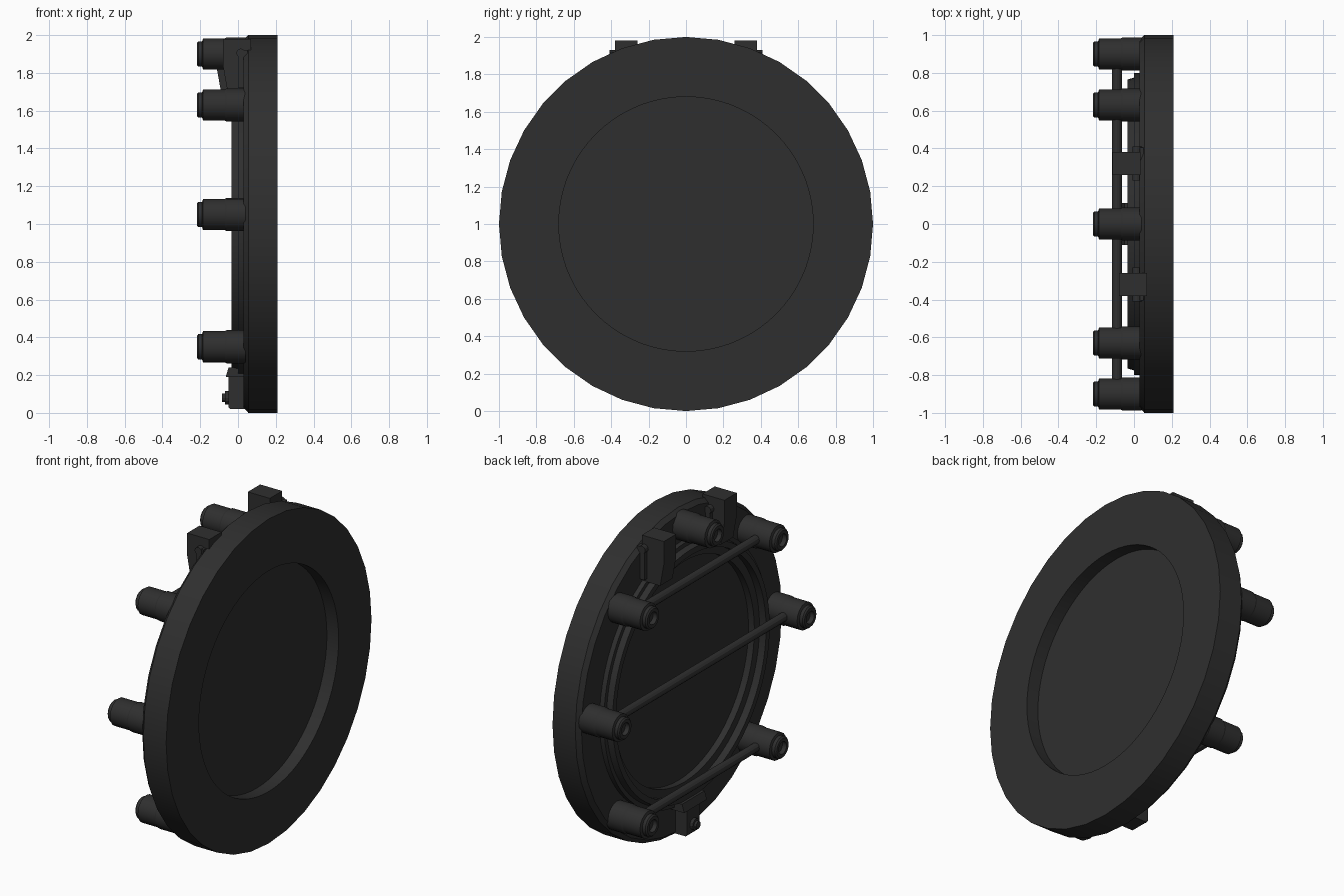
import bpy, bmesh, math
from mathutils import Vector

cube = bpy.data.objects.get("Cube")
if cube:
    bpy.data.objects.remove(cube, do_unlink=True)

mat = bpy.data.materials.new("charcoal metal")
mat.use_nodes = True
COLOR = (0.028, 0.028, 0.028, 1)
mat.diffuse_color = COLOR
mat.node_tree.nodes["Principled BSDF"].inputs["Base Color"].default_value = COLOR

CZ = 1.0  # height of the disc centre


def finish(name, bm):
    bmesh.ops.recalc_face_normals(bm, faces=bm.faces)
    mesh = bpy.data.meshes.new(name)
    bm.to_mesh(mesh)
    bm.free()
    mesh.materials.append(mat)
    obj = bpy.data.objects.new(name, mesh)
    bpy.context.collection.objects.link(obj)
    bpy.ops.object.select_all(action='DESELECT')
    obj.select_set(True)
    bpy.context.view_layer.objects.active = obj
    bpy.ops.object.shade_smooth_by_angle(angle=math.radians(25))
    return obj


def lathe(name, profile, y, z, segs, closed=False, facet_from=None):
    """Spin (x, radius) points around the x axis through (y, z)."""
    bm = bmesh.new()
    rings = []
    for x, r in profile:
        ring = []
        for i in range(segs):
            a = math.tau * i / segs
            # odd points on the rim sit on the chord, giving half as many sides
            flat = facet_from and r > facet_from and i % 2
            k = r * math.cos(math.tau / segs) if flat else r
            ring.append(bm.verts.new((x, y + k * math.cos(a), z + k * math.sin(a))))
        rings.append(ring)
    pairs = list(zip(rings, rings[1:]))
    if closed:
        pairs.append((rings[-1], rings[0]))
    else:
        bm.faces.new(rings[0])
        bm.faces.new(rings[-1])
    for a, b in pairs:
        for i in range(segs):
            j = (i + 1) % segs
            bm.faces.new((a[i], a[j], b[j], b[i]))
    return finish(name, bm)


def prism(name, outline, y0, y1):
    """Extrude an (x, z) outline from y0 to y1."""
    bm = bmesh.new()
    face = bm.faces.new([bm.verts.new((x, y0, z)) for x, z in outline])
    out = bmesh.ops.extrude_face_region(bm, geom=[face])
    moved = [v for v in out["geom"] if isinstance(v, bmesh.types.BMVert)]
    bmesh.ops.translate(bm, verts=moved, vec=(0, y1 - y0, 0))
    return finish(name, bm)


def rod(name, start, end, radius, segs=12):
    a, b = Vector(start), Vector(end)
    bm = bmesh.new()
    bmesh.ops.create_cone(bm, cap_ends=True, segments=segs, radius1=radius,
                          radius2=radius, depth=(b - a).length)
    turn = (b - a).to_track_quat('Z', 'Y')
    for v in bm.verts:
        v.co = turn @ v.co + (a + b) / 2
    return finish(name, bm)


# Main ring with chamfered back edge, stepped back lip and round opening
lathe("main_ring",
      [(0.21, 0.68), (0.21, 1.0), (0.055, 1.0), (0.03, 0.975), (0.03, 0.80),
       (0.0, 0.80), (0.0, 0.775), (-0.035, 0.765), (-0.035, 0.73),
       (0.01, 0.73), (0.01, 0.68)],
      0, CZ, 72, closed=True, facet_from=0.9)

# Recessed centre panel
lathe("centre_panel", [(0.13, 0.69), (0.05, 0.69)], 0, CZ, 72)

# Posts with collar, narrow tip and hollow end
POST = [(0.04, 0.088), (-0.06, 0.088), (-0.07, 0.083), (-0.185, 0.083),
        (-0.19, 0.067), (-0.21, 0.067), (-0.218, 0.058), (-0.218, 0.038),
        (-0.19, 0.038)]
lathe("top_post", POST, 0, 1.90, 16)
for label, y, z in (("upper", 0.63, 1.63), ("middle", 0.90, 1.05), ("lower", 0.63, 0.35)):
    for side, s in (("left", 1), ("right", -1)):
        lathe(f"{label}_{side}_post", POST, s * y, z, 16)
    # Cross rod between each pair
    rod(f"{label}_cross_rod", (-0.09, -y, z), (-0.09, y, z), 0.027)

# Two tapered hinge blocks at the top, one set a little further back
for side, y, dx in (("left", 0.32, -0.035), ("right", -0.32, 0.0)):
    prism(f"{side}_hinge_block",
          [(-0.08 + dx, 1.98), (0.07 + dx, 1.98), (0.07 + dx, 1.92),
           (0.04, 1.86), (0.04, 1.70), (-0.055 + dx, 1.70), (-0.08 + dx, 1.84)],
          y - 0.06, y + 0.06)
    prism(f"{side}_hinge_plate",
          [(0.0, 1.92), (0.05, 1.92), (0.05, 1.72), (0.0, 1.72)], y - 0.085, y + 0.085)
    rod(f"{side}_hinge_pin", (0.015, y - 0.09, 1.905), (0.015, y + 0.09, 1.905), 0.024)

# Latch at the bottom
prism("latch_body", [(-0.05, 0.19), (0.04, 0.19), (0.04, 0.02), (-0.04, 0.02),
                     (-0.05, 0.03)], -0.06, 0.06)
prism("latch_cap", [(-0.05, 0.24), (0.04, 0.24), (0.04, 0.19), (-0.065, 0.19)],
      -0.11, 0.11)
rod("latch_knob", (-0.04, 0, 0.08), (-0.07, 0, 0.08), 0.035)
rod("latch_knob_tip", (-0.06, 0, 0.08), (-0.085, 0, 0.08), 0.022)
